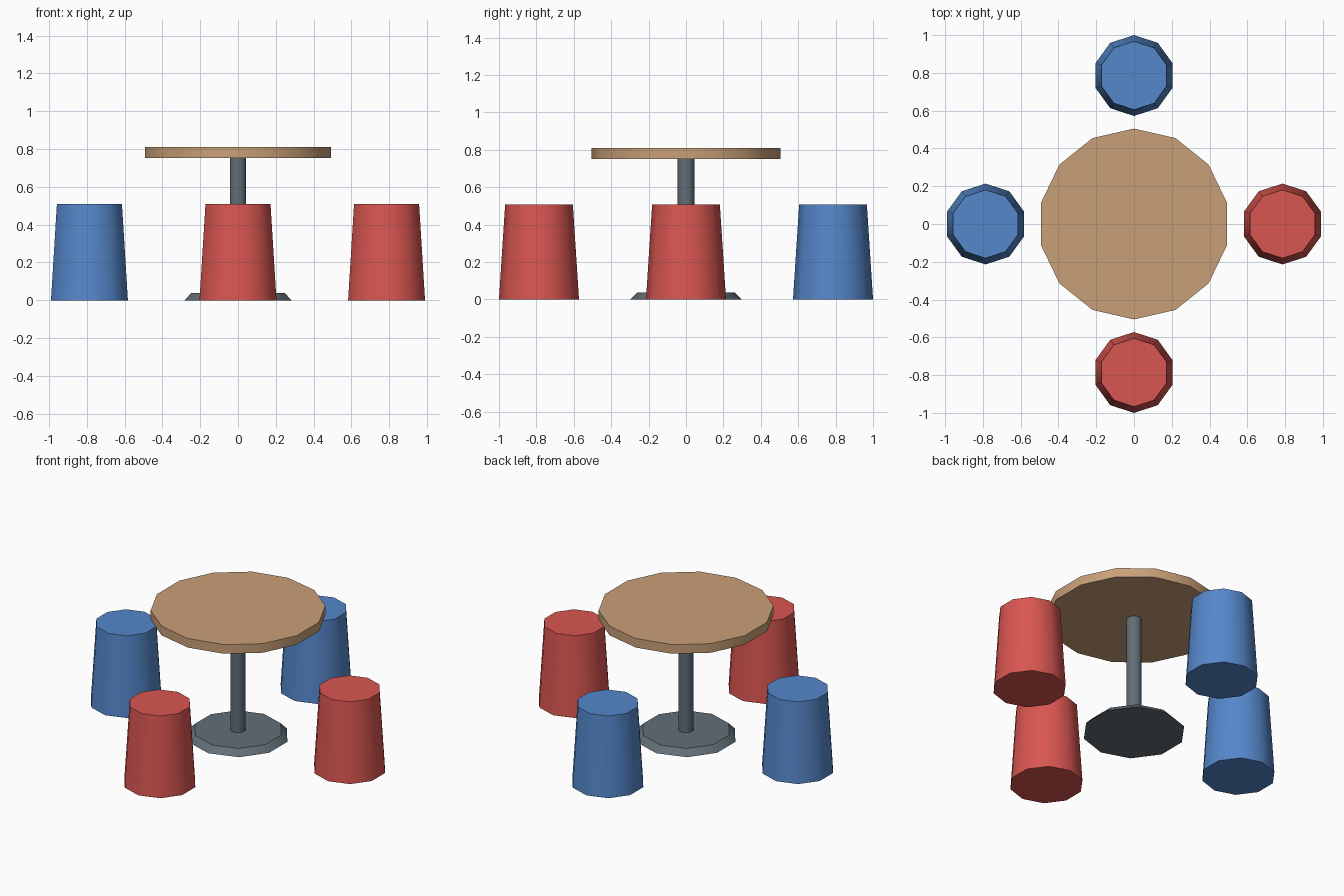
import bpy, math

if "Cube" in bpy.data.objects:
    bpy.data.objects.remove(bpy.data.objects["Cube"])


def srgb(r, g, b):
    def lin(c):
        c /= 255
        return c / 12.92 if c <= 0.04045 else ((c + 0.055) / 1.055) ** 2.4
    return (lin(r), lin(g), lin(b), 1.0)


def material(name, rgb):
    m = bpy.data.materials.new(name)
    m.diffuse_color = srgb(*rgb)
    m.use_nodes = True
    m.node_tree.nodes["Principled BSDF"].inputs["Base Color"].default_value = m.diffuse_color
    return m


red = material("red", (217, 86, 81))
blue = material("blue", (85, 135, 202))
wood = material("wood tan", (201, 160, 120))
metal = material("metal grey", (98, 110, 118))


def frustum(name, sides, r_bottom, r_top, z0, z1, mat, x=0, y=0):
    """Capped cone section with one corner on the +y axis."""
    bpy.ops.mesh.primitive_cone_add(
        vertices=sides, radius1=r_bottom, radius2=r_top, depth=z1 - z0,
        location=(x, y, (z0 + z1) / 2))
    ob = bpy.context.object
    ob.name = name
    ob.data.materials.append(mat)
    bpy.ops.object.shade_smooth_by_angle(angle=math.radians(40))
    return ob


# Table: round top, post and flared foot
frustum("table_top", 14, 0.505, 0.505, 0.752, 0.81, wood)
frustum("table_post", 10, 0.045, 0.045, 0.03, 0.76, metal)
frustum("table_foot", 10, 0.298, 0.26, 0.0, 0.038, metal)

# Four tapered stools around the table
D = 0.786
for name, x, y, mat in (("stool_front", 0, -D, red), ("stool_right", D, 0, red),
                        ("stool_back", 0, D, blue), ("stool_left", -D, 0, blue)):
    frustum(name, 10, 0.214, 0.181, 0.0, 0.508, mat, x, y)
